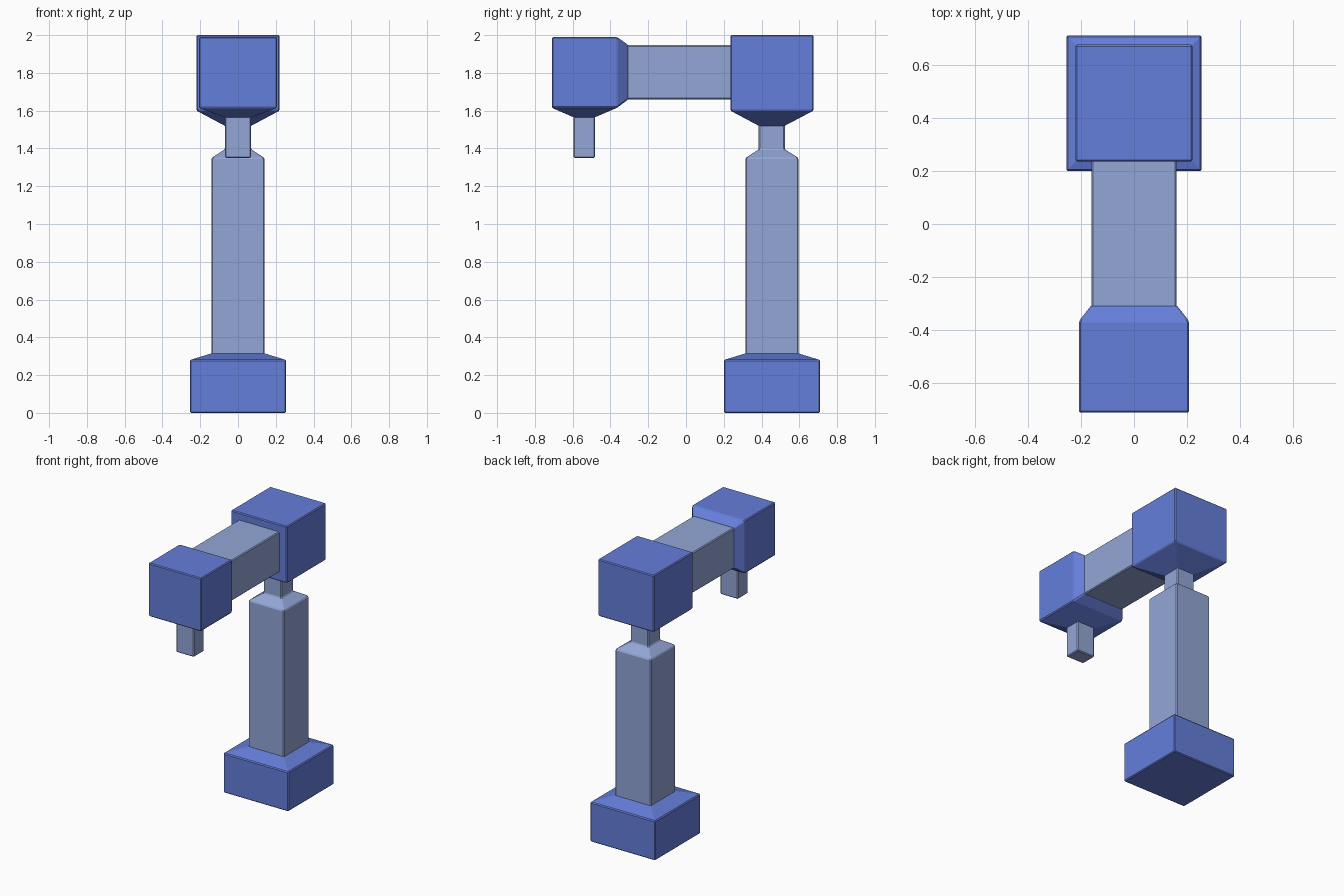
import bpy, bmesh
from mathutils import Vector

if "Cube" in bpy.data.objects:
    bpy.data.objects.remove(bpy.data.objects["Cube"])


def material(name, rgb):
    m = bpy.data.materials.new(name)
    m.diffuse_color = (*rgb, 1)
    m.use_nodes = True
    m.node_tree.nodes["Principled BSDF"].inputs["Base Color"].default_value = m.diffuse_color
    return m


JOINT = material("joint_blue", (0.13, 0.21, 0.70))
LINK = material("link_blue", (0.29, 0.38, 0.67))


def block(name, lo, hi, mat, tapers=(), bevel=0.006):
    """Box from lo to hi; each taper (direction, lo, hi) extrudes a face to a smaller rectangle."""
    lo, hi = Vector(lo), Vector(hi)
    bm = bmesh.new()
    bmesh.ops.create_cube(bm, size=1)
    for v in bm.verts:
        v.co = [(lo[i] + hi[i]) / 2 + v.co[i] * (hi[i] - lo[i]) for i in range(3)]
    bm.normal_update()
    for direction, tlo, thi in tapers:
        face = max(bm.faces, key=lambda f: f.normal.dot(Vector(direction))
                   + 0.1 * f.calc_center_median().dot(Vector(direction)))
        mid = face.calc_center_median()
        new = bmesh.ops.extrude_discrete_faces(bm, faces=[face])["faces"][0]
        for v in new.verts:
            v.co = [thi[i] if v.co[i] > mid[i] + 1e-5 else tlo[i] for i in range(3)]
        bm.normal_update()
    bmesh.ops.recalc_face_normals(bm, faces=bm.faces)
    me = bpy.data.meshes.new(name)
    bm.to_mesh(me)
    bm.free()
    ob = bpy.data.objects.new(name, me)
    bpy.context.collection.objects.link(ob)
    me.materials.append(mat)
    # softened edges
    mod = ob.modifiers.new("edge_bevel", "BEVEL")
    mod.width, mod.segments = bevel, 1
    return ob


UP, DOWN, BACK = (0, 0, 1), (0, 0, -1), (0, 1, 0)

# foot with a sloped collar
block("base", (-0.255, 0.20, 0), (0.255, 0.71, 0.28), JOINT,
      [(UP, (-0.14, 0.315, 0.315), (0.14, 0.595, 0.315))])

# upright post narrowing to a neck
block("column", (-0.14, 0.315, 0.30), (0.14, 0.595, 1.35), LINK,
      [(UP, (-0.07, 0.385, 1.395), (0.07, 0.523, 1.395)),
       (UP, (-0.07, 0.385, 1.54), (0.07, 0.523, 1.54))])

# shoulder block with funnel underneath
block("shoulder", (-0.22, 0.235, 1.60), (0.22, 0.675, 2.0), JOINT,
      [(DOWN, (-0.07, 0.385, 1.52), (0.07, 0.523, 1.52))])

# horizontal arm
block("arm", (-0.16, -0.33, 1.66), (0.16, 0.25, 1.947), LINK)

# end block tapering to the arm and to the tool
block("head", (-0.207, -0.71, 1.615), (0.207, -0.365, 1.99), JOINT,
      [(DOWN, (-0.07, -0.595, 1.565), (0.07, -0.482, 1.565)),
       (BACK, (-0.16, -0.305, 1.66), (0.16, -0.305, 1.947))])

# tool stub
block("tool", (-0.07, -0.595, 1.35), (0.07, -0.482, 1.58), LINK)
